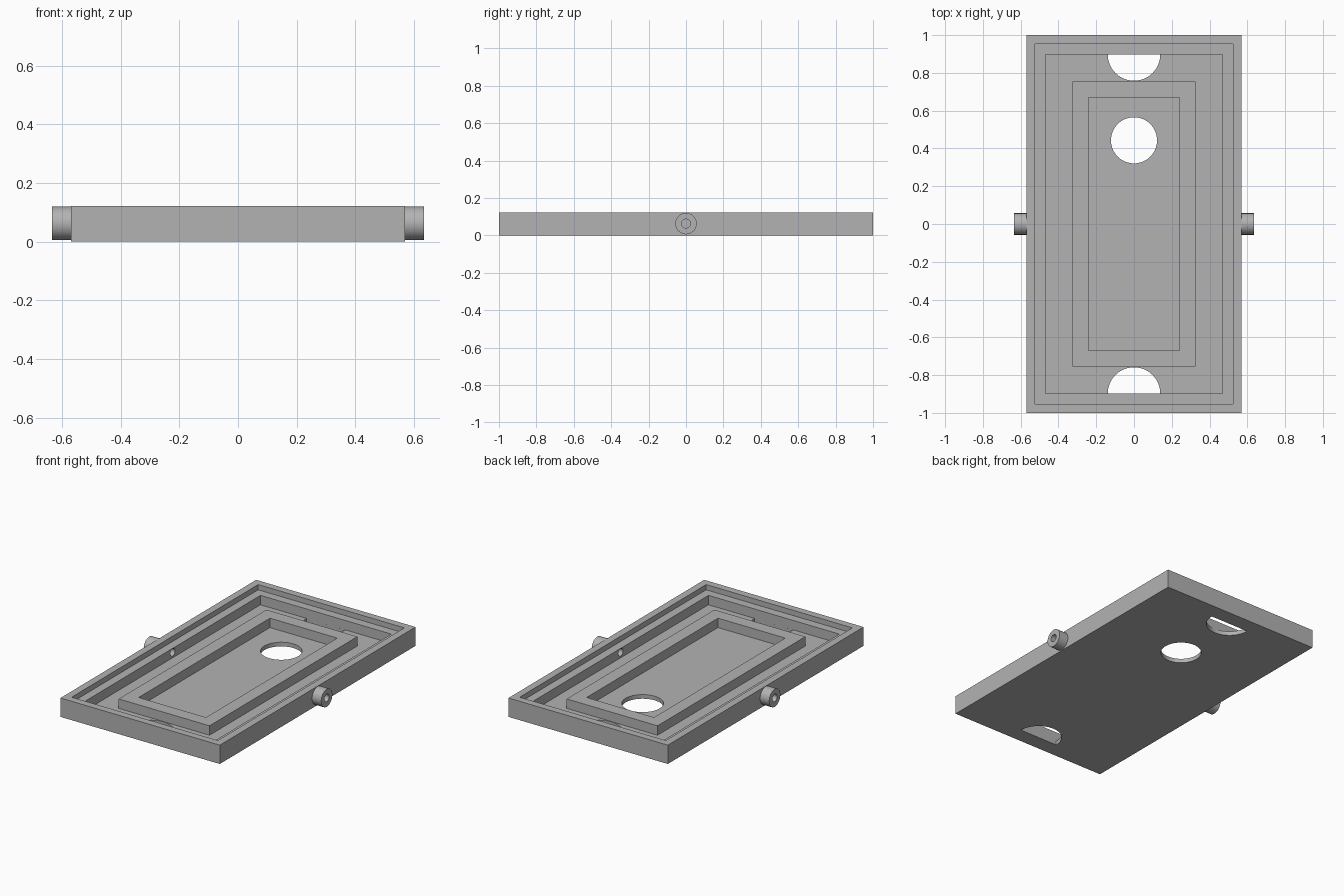
import bpy, bmesh, math
from mathutils import Matrix

if "Cube" in bpy.data.objects:
    bpy.data.objects.remove(bpy.data.objects["Cube"])

HALF_X, HALF_Y, HEIGHT = 0.57, 1.0, 0.122
FLOOR, LEDGE = 0.027, 0.088
PIN_Z, PIN_R, BORE_R, PIN_END = 0.0625, 0.057, 0.024, 0.635

grey = bpy.data.materials.new("plain grey")
grey.use_nodes = True
colour = (0.45, 0.45, 0.45, 1)
grey.diffuse_color = colour
grey.node_tree.nodes["Principled BSDF"].inputs["Base Color"].default_value = colour


def finish(name, bm):
    """Turn a bmesh into a named grey object."""
    bmesh.ops.recalc_face_normals(bm, faces=bm.faces)
    mesh = bpy.data.meshes.new(name)
    bm.to_mesh(mesh)
    bm.free()
    mesh.materials.append(grey)
    obj = bpy.data.objects.new(name, mesh)
    bpy.context.collection.objects.link(obj)
    return obj


def prism(name, outline, z0, z1):
    """Extrude a flat outline from z0 to z1."""
    bm = bmesh.new()
    face = bm.faces.new([bm.verts.new((x, y, z0)) for x, y in outline])
    top = bmesh.ops.extrude_face_region(bm, geom=[face])["geom"]
    verts = [v for v in top if isinstance(v, bmesh.types.BMVert)]
    bmesh.ops.translate(bm, verts=verts, vec=(0, 0, z1 - z0))
    return finish(name, bm)


def arc(radius, cy, start, sweep, steps):
    angles = [start + sweep * i / steps for i in range(steps)]
    return [(radius * math.cos(a), cy + radius * math.sin(a)) for a in angles]


def select_only(obj):
    bpy.ops.object.select_all(action="DESELECT")
    obj.select_set(True)
    bpy.context.view_layer.objects.active = obj


def cut(target, cutter):
    mod = target.modifiers.new("cut", "BOOLEAN")
    mod.operation, mod.solver, mod.object = "DIFFERENCE", "EXACT", cutter
    select_only(target)
    bpy.ops.object.modifier_apply(modifier=mod.name)
    bpy.data.objects.remove(cutter)


# Tray: rectangles stepping inwards over rim, ledge, channel and inner wall
steps = [(0, 0), (0, HEIGHT), (0.047, HEIGHT), (0.047, LEDGE), (0.102, LEDGE),
         (0.102, FLOOR), (0.245, FLOOR), (0.245, LEDGE), (0.329, LEDGE), (0.329, FLOOR)]
bm = bmesh.new()
loops = []
for inset, z in steps:
    x, y = HALF_X - inset, HALF_Y - inset
    loops.append([bm.verts.new(p) for p in ((-x, -y, z), (x, -y, z), (x, y, z), (-x, y, z))])
for a, b in zip(loops, loops[1:]):
    for i in range(4):
        j = (i + 1) % 4
        bm.faces.new((a[i], a[j], b[j], b[i]))
bm.faces.new(loops[0])
bm.faces.new(loops[-1])
tray = finish("tray", bm)

# Round hole in the floor
cut(tray, prism("round_cutter", arc(0.122, 0.443, 0, math.tau, 64), -0.1, 0.06))

# Half-round holes against the two end walls
for side in (1, -1):
    start = math.pi if side > 0 else 0
    outline = arc(0.139, side * 0.8978, start, math.pi, 40)
    outline.append((side * 0.139, side * 0.8978))
    cut(tray, prism("half_round_cutter", outline, -0.1, 0.06))

# Bore through both side walls
turn = Matrix.Translation((0, 0, PIN_Z)) @ Matrix.Rotation(math.pi / 2, 4, "Y")
for side in (1, -1):
    bore = prism("bore_cutter", arc(BORE_R, 0, 0, math.tau, 40), side * 0.40, side * 0.75)
    bore.data.transform(turn)
    cut(tray, bore)

# Hollow pivot pins
for name, side in (("left_pin", 1), ("right_pin", -1)):
    pin = prism(name, arc(PIN_R, 0, 0, math.tau, 64), side * HALF_X, side * PIN_END)
    cut(pin, prism("pin_cutter", arc(BORE_R, 0, 0, math.tau, 40), side * 0.5, side * 0.7))
    pin.data.transform(turn)
    select_only(pin)
    bpy.ops.object.shade_smooth_by_angle(angle=math.radians(30))

select_only(tray)
bpy.ops.object.shade_smooth_by_angle(angle=math.radians(30))
